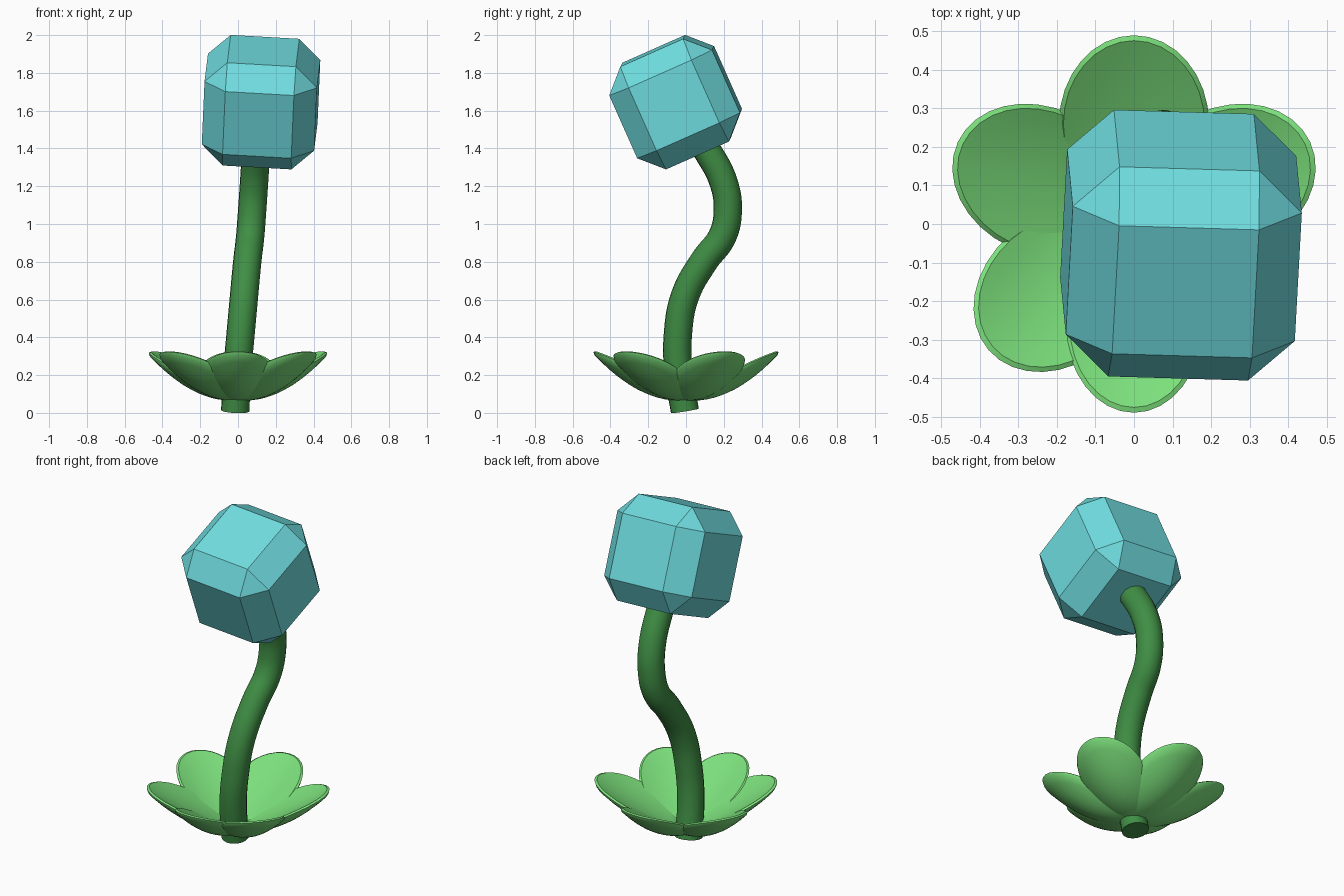
import bpy, bmesh, math
from mathutils import Matrix

if "Cube" in bpy.data.objects:
    bpy.data.objects.remove(bpy.data.objects["Cube"])


def material(name, rgb):
    m = bpy.data.materials.new(name)
    m.diffuse_color = (*rgb, 1)
    m.use_nodes = True
    m.node_tree.nodes["Principled BSDF"].inputs["Base Color"].default_value = m.diffuse_color
    return m


teal = material("teal", (0.16, 0.72, 0.74))
leaf_green = material("leaf green", (0.20, 0.74, 0.20))
stem_green = material("stem green", (0.050, 0.27, 0.058))


def add_object(name, bm, mat, smooth=True):
    me = bpy.data.meshes.new(name)
    bmesh.ops.recalc_face_normals(bm, faces=bm.faces)
    bm.to_mesh(me)
    bm.free()
    me.materials.append(mat)
    ob = bpy.data.objects.new(name, me)
    bpy.context.collection.objects.link(ob)
    if smooth:
        bpy.ops.object.select_all(action='DESELECT')
        ob.select_set(True)
        bpy.context.view_layer.objects.active = ob
        bpy.ops.object.shade_smooth_by_angle(angle=math.radians(40))
    return ob


# Head: chamfered cube, tipped forward
bm = bmesh.new()
bmesh.ops.create_cube(bm, size=0.596)
bmesh.ops.bevel(bm, geom=bm.edges[:], offset=0.116, segments=1, affect='EDGES')
turn = (Matrix.Rotation(math.radians(24), 4, 'X')
        @ Matrix.Rotation(0.04, 4, 'Y') @ Matrix.Rotation(-0.05, 4, 'Z'))
bm.transform(Matrix.Translation((0.122, -0.055, 1.645)) @ turn)
add_object("head", bm, teal, smooth=False)

# Stem: S-shaped tube with closed ends
path = [(-0.015, -0.006, 0.011), (-0.004, -0.04, 0.22), (0.012, -0.044, 0.4),
        (0.032, -0.005, 0.62), (0.05, 0.1, 0.81), (0.064, 0.19, 0.93),
        (0.074, 0.221, 1.06), (0.085, 0.199, 1.22), (0.096, 0.105, 1.4),
        (0.102, 0.04, 1.5)]
curve = bpy.data.curves.new("stem", 'CURVE')
curve.dimensions = '3D'
curve.bevel_depth = 0.075
curve.bevel_resolution = 6
curve.resolution_u = 6
curve.use_fill_caps = True
spline = curve.splines.new('BEZIER')
spline.bezier_points.add(len(path) - 1)
for point, co in zip(spline.bezier_points, path):
    point.co = co
    point.handle_left_type = point.handle_right_type = 'AUTO'
tube = bpy.data.objects.new("stem", curve)
bpy.context.collection.objects.link(tube)
bpy.context.view_layer.update()
bm = bmesh.new()
mesh = bpy.data.meshes.new_from_object(tube.evaluated_get(bpy.context.evaluated_depsgraph_get()))
bm.from_mesh(mesh)
bpy.data.objects.remove(tube)
bpy.data.meshes.remove(mesh)
bmesh.ops.remove_doubles(bm, verts=bm.verts, dist=0.0005)
add_object("stem", bm, stem_green)


# Petals: thick, shallow spoons with a rounded outline and rounded rim
def petal(name, angle, width, length, sides=32, rings=6):
    bm = bmesh.new()

    def point(rho, t, depth, lift):
        along = rho * math.cos(t)
        r = length * (0.26 + 0.23 * along)
        z = 0.212 + 0.124 * along - 0.024 * along * along
        return bm.verts.new((r, width * rho * math.sin(t), z + lift - depth * (1 - rho ** 2)))

    def skin(depth, lift, reach):
        loops = [[point(i / rings * reach, 2 * math.pi * k / sides, depth, lift)
                  for k in range(sides)] for i in range(1, rings + 1)]
        centre = point(0, 0, depth, lift)
        for k in range(sides):
            bm.faces.new((centre, loops[0][k], loops[0][(k + 1) % sides]))
        for a, b in zip(loops, loops[1:]):
            bridge(a, b)
        return loops[-1]

    def bridge(a, b):
        for k in range(sides):
            n = (k + 1) % sides
            bm.faces.new((a[k], b[k], b[n], a[n]))

    bottom = skin(0.086, 0, 0.98)
    rim = [point(1, 2 * math.pi * k / sides, 0, 0.011) for k in range(sides)]
    bridge(bottom, rim)
    bridge(rim, skin(0.036, 0.023, 0.94))
    bm.transform(Matrix.Rotation(math.radians(angle), 4, 'Z'))
    add_object(name, bm, leaf_green)


for i, (angle, width, length) in enumerate([(90, 0.195, 1), (155, 0.19, 1.03), (221, 0.19, 1.02),
                                            (270, 0.178, 1), (319, 0.19, 1.02), (25, 0.19, 1.03)]):
    petal(f"petal_{i + 1}", angle, width, length)
